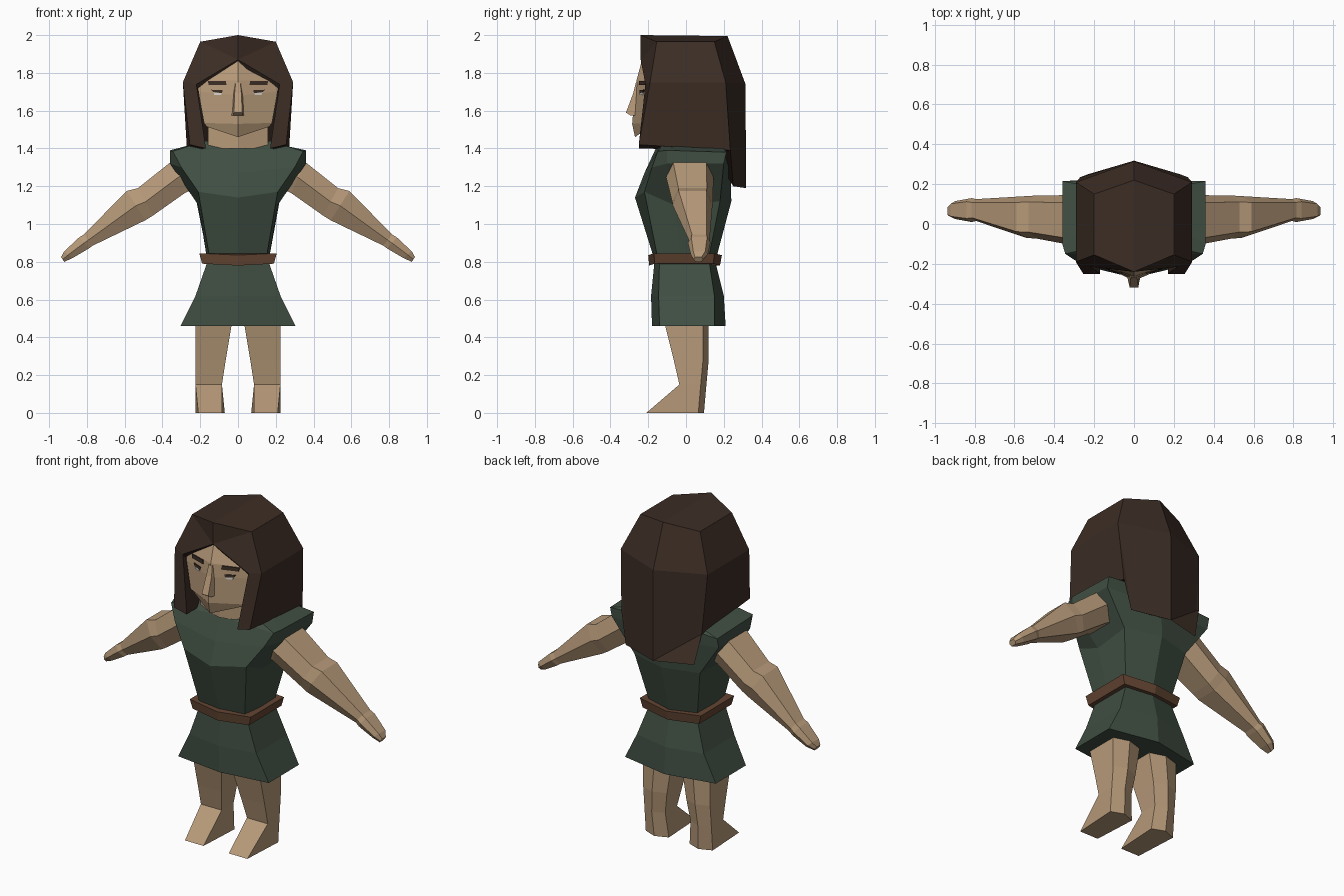
import bpy
import bmesh
from mathutils import Vector
from mathutils.bvhtree import BVHTree

default_cube = bpy.data.objects.get("Cube")
if default_cube:
    bpy.data.objects.remove(default_cube, do_unlink=True)


def make_material(name, colour):
    material = bpy.data.materials.new(name)
    material.use_nodes = True
    rgba = (*colour, 1.0)
    material.diffuse_color = rgba
    shader = material.node_tree.nodes["Principled BSDF"]
    shader.inputs["Base Color"].default_value = rgba
    shader.inputs["Roughness"].default_value = 0.9
    return material


skin = make_material("skin", (0.47, 0.32, 0.19))
cloth = make_material("green cloth", (0.051, 0.077, 0.055))
hair_brown = make_material("dark brown hair", (0.045, 0.026, 0.018))
leather = make_material("brown leather", (0.125, 0.06, 0.032))
eye_white = make_material("eye white", (0.7, 0.68, 0.63))


def build(name, verts, faces, material, flip=False, mirror=False):
    """Flat-shaded mesh; flip negates x, mirror adds the other half."""
    bm = bmesh.new()
    sides = (1, -1) if mirror else ((-1,) if flip else (1,))
    for side in sides:
        points = [bm.verts.new((side * x, y, z)) for x, y, z in verts]
        for face in faces:
            bm.faces.new([points[i] for i in face])
    if mirror:
        bmesh.ops.remove_doubles(bm, verts=bm.verts, dist=0.0001)
    bmesh.ops.recalc_face_normals(bm, faces=bm.faces)
    mesh = bpy.data.meshes.new(name)
    bm.to_mesh(mesh)
    bm.free()
    mesh.materials.append(material)
    obj = bpy.data.objects.new(name, mesh)
    bpy.context.collection.objects.link(obj)
    return obj


def loft(name, rings, material, flip=False):
    """Join closed rings of equal length and cap both ends."""
    n = len(rings[0])
    verts = [point for ring in rings for point in ring]
    faces = [tuple(range(n)), tuple(range(len(verts) - n, len(verts)))]
    for r in range(len(rings) - 1):
        for i in range(n):
            j = (i + 1) % n
            faces.append((r * n + i, r * n + j, (r + 1) * n + j, (r + 1) * n + i))
    return build(name, verts, faces, material, flip)


def whole(half):
    """Complete a ring given from front centre round to back centre."""
    return half + [(-x, y, z) for x, y, z in reversed(half[1:-1])]


def six_sided(z, front, corner_front, corner_back, back, width, dip=0.0, back_width=None):
    wide = back_width or width
    return whole([(0, front, z - dip), (width, corner_front, z),
                  (wide, corner_back, z), (0, back, z - dip)])


# Tunic top with squared shoulder caps
torso = [
    [(0, -.17, .82), (.15, -.15, .82), (.165, -.03, .82), (.16, .12, .82), (0, .16, .82)],
    [(0, -.27, 1.14), (.21, -.22, 1.17), (.21, -.06, 1.1), (.22, .18, 1.12), (0, .24, 1.12)],
    [(0, -.22, 1.27), (.3, -.18, 1.3), (.36, -.1, 1.32), (.36, .2, 1.32), (0, .235, 1.3)],
    [(0, -.16, 1.4), (.345, -.15, 1.385), (.36, -.1, 1.39), (.36, .215, 1.38), (0, .22, 1.4)],
    [(0, -.12, 1.44), (.17, -.11, 1.44), (.18, 0, 1.43), (.17, .18, 1.42), (0, .2, 1.42)],
]
loft("tunic_top", [whole(half) for half in torso], cloth)

# Tunic skirt and belt
loft("tunic_skirt", [
    six_sided(.46, -.18, -.14, .15, .21, .305),
    six_sided(.62, -.185, -.145, .15, .2, .225),
    six_sided(.82, -.165, -.14, .12, .15, .155),
], cloth)
loft("belt", [
    six_sided(.79, -.195, -.165, .145, .18, .19, .01),
    six_sided(.845, -.2, -.17, .15, .19, .205, .01),
], leather)


def arm_ring(top, bottom, y, width):
    """Six-sided arm section between a top and a bottom point in x and z."""
    top, bottom = Vector(top), Vector(bottom)
    middle = top.lerp(bottom, .5)
    layout = ((top, -.7), (top, .7), (middle, 1), (bottom, .65), (bottom, -.65), (middle, -1))
    return [(p.x, y + s * width, p.y) for p, s in layout]


arm = [
    arm_ring((.3, 1.37), (.22, 1.19), .02, .12),
    arm_ring((.36, 1.325), (.28, 1.165), .02, .125),
    arm_ring((.53, 1.19), (.45, 1.045), .035, .108),
    arm_ring((.59, 1.175), (.49, 1.02), .035, .105),
    arm_ring((.815, .945), (.77, .885), .07, .055),
    arm_ring((.84, .93), (.79, .87), .07, .06),
    arm_ring((.92, .855), (.875, .82), .07, .045),
    arm_ring((.937, .825), (.92, .8), .065, .025),
]


def leg_ring(z, inner, outer, front, back, toe=0.0):
    middle = (inner + outer) / 2
    return [(inner + toe, front, z), (outer - toe, front, z), (outer, back - .03, z),
            (middle, back, z), (inner, back - .03, z)]


leg = [
    leg_ring(.6, .01, .2, -.12, .11),
    leg_ring(.46, .035, .225, -.11, .12),
    leg_ring(.28, .065, .225, -.065, .12),
    leg_ring(.15, .085, .225, -.035, .108),
    leg_ring(0, .07, .225, -.21, .095, .015),
]
for side, flip in (("left", False), ("right", True)):
    loft(side + "_arm", arm, skin, flip)
    loft(side + "_leg", leg, skin, flip)

# Neck and head
loft("neck", [six_sided(z, -.18, -.13, .1, .13, .16) for z in (1.4, 1.56)], skin)


def head_ring(z, front, side_z, width, side_y):
    return whole([(0, front, z), (width, side_y, side_z), (width * .85, .1, side_z), (0, .15, side_z)])


head = loft("head", [
    head_ring(1.46, -.27, 1.515, .165, -.19),
    head_ring(1.53, -.285, 1.535, .18, -.2),
    head_ring(1.68, -.272, 1.7, .21, -.195),
    head_ring(1.76, -.262, 1.76, .215, -.19),
    head_ring(1.88, -.23, 1.87, .1, -.17),
], skin)


# Wedge nose
def nose_ring(z, tip, width, root):
    return [(-width, tip, z), (width, tip, z), (width * 1.5, root, z), (-width * 1.5, root, z)]


loft("nose", [
    nose_ring(1.575, -.295, .025, -.25),
    nose_ring(1.59, -.318, .022, -.25),
    nose_ring(1.69, -.28, .018, -.25),
    nose_ring(1.75, -.265, .012, -.24),
], skin)

# Brows and eyes as thin plates laid on the face
face_tree = BVHTree.FromPolygons([v.co for v in head.data.vertices],
                                 [p.vertices for p in head.data.polygons])


def face_plate(name, outline, material, flip):
    rings = []
    for lift in (.007, -.002):
        ring = []
        for x, z in outline:
            hit = face_tree.ray_cast(Vector((x, -1, z)), Vector((0, 1, 0)))[0]
            ring.append((x, hit.y - lift, z))
        rings.append(ring)
    loft(name, rings, material, flip)


for side, flip in (("left", False), ("right", True)):
    face_plate(side + "_eyebrow", [(.06, 1.735), (.155, 1.735), (.16, 1.757), (.065, 1.757)],
               hair_brown, flip)
    face_plate(side + "_upper_lid", [(.085, 1.693), (.13, 1.698), (.142, 1.711), (.08, 1.708)],
               hair_brown, flip)
    face_plate(side + "_eye", [(.09, 1.683), (.125, 1.683), (.13, 1.697), (.085, 1.692)],
               eye_white, flip)

# Long hair: crown, fringe, side panels and a longer back
hair_points = [
    (0, -.24, 2), (.2, -.155, 1.965), (.2, .15, 1.965), (0, .22, 1.995),
    (0, -.24, 1.87), (.22, -.215, 1.74), (.292, -.19, 1.75), (.292, .21, 1.75),
    (0, .315, 1.74), (.17, -.25, 1.4), (.255, -.25, 1.42), (.27, .235, 1.39),
    (.23, .25, 1.2), (0, .318, 1.19), (.18, .1, 1.4), (0, .22, 1.25),
]
hair_faces = [
    (0, 1, 2, 3), (0, 4, 1), (4, 5, 6, 1), (1, 6, 7, 2), (2, 7, 8, 3),
    (5, 9, 10, 6), (6, 10, 11, 7), (7, 11, 12), (7, 12, 13, 8),
    (9, 14, 11, 10), (5, 14, 9), (14, 15, 13, 12, 11), (4, 15, 14, 5),
]
build("hair", hair_points, hair_faces, hair_brown, mirror=True)
